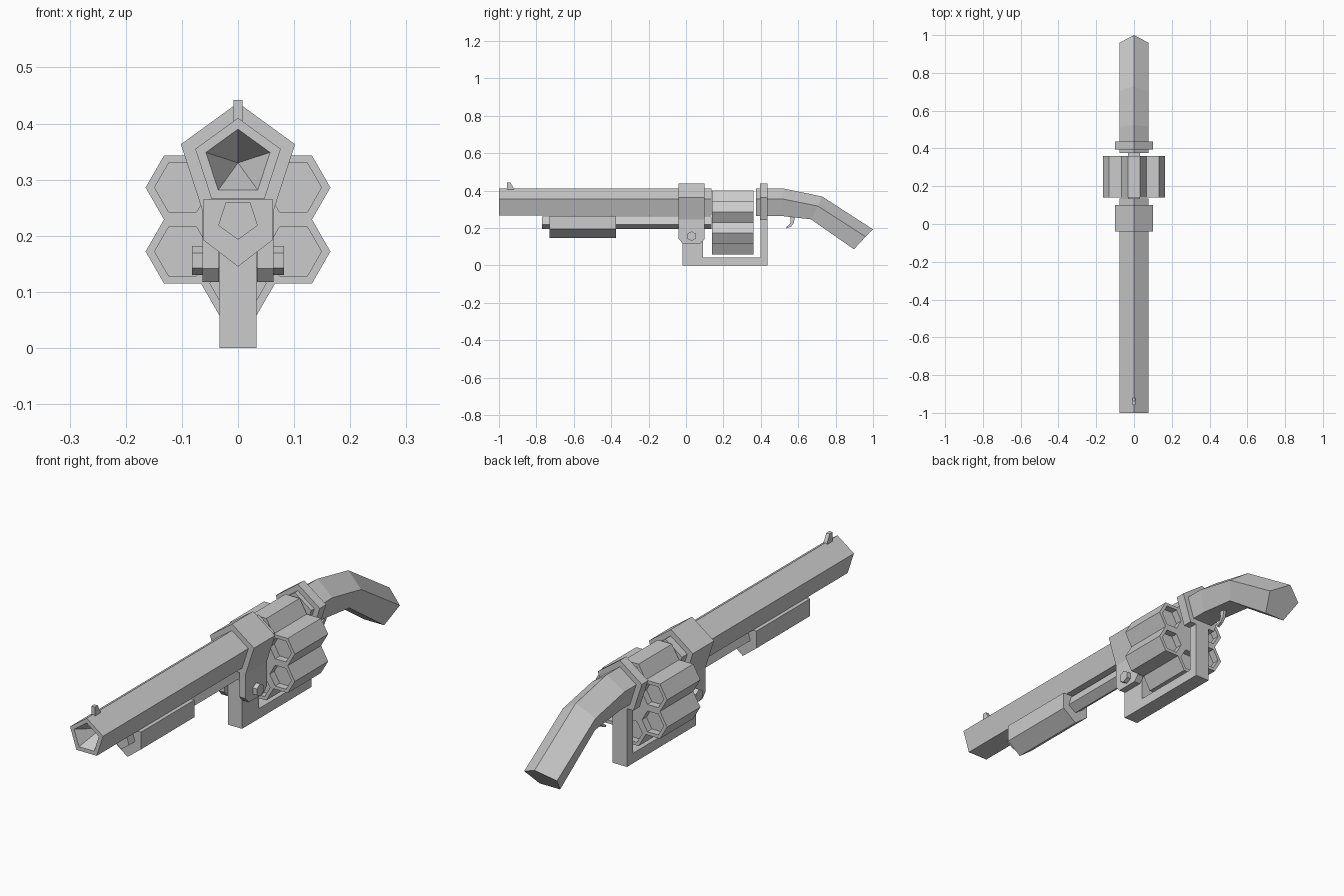
import bpy, bmesh
from math import sin, cos, pi

if "Cube" in bpy.data.objects:
    bpy.data.objects.remove(bpy.data.objects["Cube"])


def loft(name, rings):
    """Skin a list of equal-length 3D rings and cap both ends."""
    bm = bmesh.new()
    vs = [[bm.verts.new(p) for p in r] for r in rings]
    n = len(rings[0])
    for a, b in zip(vs, vs[1:]):
        for i in range(n):
            j = (i + 1) % n
            bm.faces.new((a[i], a[j], b[j], b[i]))
    bm.faces.new(vs[0])
    bm.faces.new(vs[-1])
    bmesh.ops.remove_doubles(bm, verts=bm.verts, dist=1e-5)
    bmesh.ops.recalc_face_normals(bm, faces=bm.faces)
    mesh = bpy.data.meshes.new(name)
    bm.to_mesh(mesh)
    bm.free()
    obj = bpy.data.objects.new(name, mesh)
    bpy.context.collection.objects.link(obj)
    return obj


def ring(n, r, y, cx, cz, start=pi / 2):
    """Regular polygon facing along y."""
    return [(cx + r * cos(start + 2 * pi * i / n), y,
             cz + r * sin(start + 2 * pi * i / n)) for i in range(n)]


def along_y(name, pts, y0, y1):
    return loft(name, [[(x, y, z) for x, z in pts] for y in (y0, y1)])


def along_x(name, pts, x0, x1):
    return loft(name, [[(x, y, z) for y, z in pts] for x in (x0, x1)])


# Barrel with a conical muzzle recess
BZ = 0.33
loft("barrel", [ring(5, r, y, 0, BZ) for r, y in
                ((0.08, 0.135), (0.08, -1), (0.06, -1), (0, -0.9))])
along_x("front_sight", [(-0.957, 0.40), (-0.957, 0.442), (-0.938, 0.442),
                        (-0.92, 0.41), (-0.92, 0.40)], -0.008, 0.008)

# Magazine tube and sliding fore grip
loft("under_tube", [ring(5, 0.037, y, 0, 0.23, -pi / 2) for y in (-0.77, 0.135)])
along_y("fore_grip", [(-0.0625, 0.265), (-0.0625, 0.193), (0, 0.145),
                      (0.0625, 0.193), (0.0625, 0.265)], -0.73, -0.375)

# Collars around barrel and grip
for name, y0, y1 in (("front_collar", -0.04, 0.10), ("rear_collar", 0.395, 0.437)):
    loft(name, [ring(5, 0.107, y, 0, BZ) for y in (y0, y1)])

# Hinge cheeks and hexagonal pivot bolts
cheek = [(-0.04, 0.26), (-0.04, 0.142), (-0.018, 0.118),
         (0.078, 0.118), (0.10, 0.142), (0.10, 0.26)]
bolt = [(0.03 + 0.026 * sin(i * pi / 3), 0.156 + 0.026 * cos(i * pi / 3))
        for i in range(6)]
for side, s in (("left", -1), ("right", 1)):
    along_x("hinge_cheek_" + side, cheek, s * 0.034, s * 0.063)
    along_x("pivot_bolt_" + side, bolt, s * 0.06, s * 0.082)

# U-shaped frame under the cylinder
along_x("frame", [(-0.02, 0), (0.437, 0), (0.437, 0.30), (0.397, 0.30),
                  (0.397, 0.042), (0.09, 0.042), (0.09, 0.2), (-0.02, 0.2)],
        -0.033, 0.033)

# Six hexagonal chambers around a core, recessed at both ends
profile = ((0.05, 0.17), (0.05, 0.14), (0.066, 0.14),
           (0.066, 0.36), (0.05, 0.36), (0.05, 0.33))
for k in range(6):
    a = pi / 2 + k * pi / 3
    cx, cz = 0.114 * cos(a), 0.229 + 0.114 * sin(a)
    loft(f"chamber_{k + 1}", [ring(6, r, y, cx, cz, 0) for r, y in profile])
loft("cylinder_core", [ring(6, 0.066, y, 0, 0.229, 0) for y in (0.14, 0.36)])

# Bent pentagonal grip: (y, z) of ridge, side edge and underside per section
sections = [((0.375, 0.41), (0.375, 0.355), (0.375, 0.265)),
            ((0.525, 0.41), (0.515, 0.355), (0.50, 0.265)),
            ((0.728, 0.368), (0.705, 0.317), (0.668, 0.246)),
            ((1.0, 0.192), (0.96, 0.153), (0.898, 0.086))]
loft("grip", [[(0, *t), (-0.076, *m), (-0.047, *b), (0.047, *b), (0.076, *m)]
              for t, m, b in sections])

# Trigger
along_x("trigger", [(0.555, 0.27), (0.585, 0.27), (0.576, 0.225), (0.562, 0.208),
                    (0.537, 0.197), (0.535, 0.205), (0.553, 0.218), (0.56, 0.232)],
        -0.006, 0.006)
